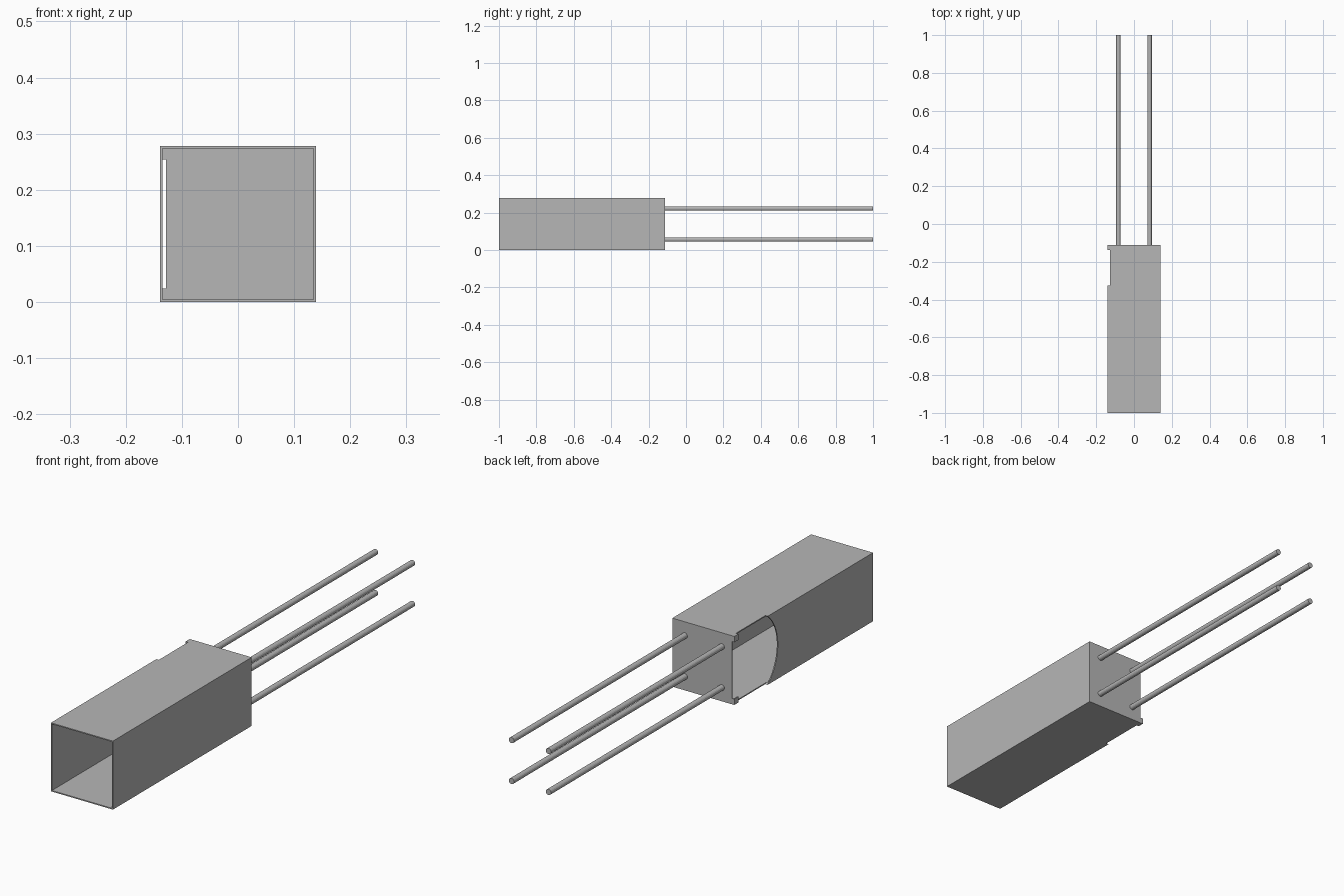
import bpy, bmesh, math
from mathutils import Matrix

default = bpy.data.objects.get("Cube")
if default:
    bpy.data.objects.remove(default, do_unlink=True)

HALF = 0.139          # half width of the square tube
HEIGHT = 2 * HALF
FRONT, BACK = -1.0, -0.111
WALL = 0.0045
CUT_X = -0.128        # depth of the side opening

grey = bpy.data.materials.new("plain grey")
grey.use_nodes = True
COLOUR = (0.47, 0.47, 0.47, 1)
grey.diffuse_color = COLOUR
grey.node_tree.nodes["Principled BSDF"].inputs["Base Color"].default_value = COLOUR


def make_object(name, bm):
    bmesh.ops.recalc_face_normals(bm, faces=bm.faces)
    mesh = bpy.data.meshes.new(name)
    bm.to_mesh(mesh)
    bm.free()
    mesh.materials.append(grey)
    obj = bpy.data.objects.new(name, mesh)
    bpy.context.scene.collection.objects.link(obj)
    return obj


def box(name, low, high):
    bm = bmesh.new()
    bmesh.ops.create_cube(bm, size=1)
    for v in bm.verts:
        v.co = [high[i] if v.co[i] > 0 else low[i] for i in range(3)]
    return make_object(name, bm)


def side_prism(name, profile, x0, x1):
    """Extrude a (y, z) profile along x."""
    bm = bmesh.new()
    face = bm.faces.new([bm.verts.new((x0, y, z)) for y, z in profile])
    out = bmesh.ops.extrude_face_region(bm, geom=[face])["geom"]
    verts = [g for g in out if isinstance(g, bmesh.types.BMVert)]
    bmesh.ops.translate(bm, verts=verts, vec=(x1 - x0, 0, 0))
    return make_object(name, bm)


def cut(target, cutter):
    mod = target.modifiers.new("cut", "BOOLEAN")
    mod.operation = "DIFFERENCE"
    mod.solver = "EXACT"
    mod.object = cutter
    bpy.context.view_layer.objects.active = target
    bpy.ops.object.modifier_apply(modifier=mod.name)
    bpy.data.objects.remove(cutter, do_unlink=True)


# Square tube, open at the front and closed by a thin back plate
tube = box("square_tube", (-HALF, FRONT, 0), (HALF, BACK, HEIGHT))
cut(tube, box("cavity", (-HALF + WALL, FRONT - 0.1, WALL),
              (HALF - WALL, BACK - WALL, HEIGHT - WALL)))

# Side opening: rounded at the front, with small corner tabs left at the back
ARC_Y, BULGE, TAB_Y, TAB_Z, MARGIN = -0.325, 0.065, -0.137, 0.024, 0.05
radius = (HALF ** 2 + BULGE ** 2) / (2 * BULGE)
swing = math.asin(HALF / radius)
STEPS = 20
arc = []
for i in range(STEPS + 1):
    a = swing * (2 * i / STEPS - 1)
    arc.append((ARC_Y - BULGE + radius * (1 - math.cos(a)), HALF + radius * math.sin(a)))
profile = [(BACK + MARGIN, TAB_Z), (TAB_Y, TAB_Z), (TAB_Y, -MARGIN), (ARC_Y, -MARGIN)]
profile += arc
profile += [(y, HEIGHT - z) for y, z in reversed(profile[:4])]
cut(tube, side_prism("opening", profile, -HALF - MARGIN, CUT_X))

# Four long rods standing out of the back plate
ROD_OFFSET, ROD_RADIUS = 0.083, 0.0117
rod_start = BACK - WALL - 0.0005
for side, sx in (("left", 1), ("right", -1)):
    for level, sz in (("upper", 1), ("lower", -1)):
        bm = bmesh.new()
        place = (Matrix.Translation((sx * ROD_OFFSET, (rod_start + 1) / 2, HALF + sz * ROD_OFFSET))
                 @ Matrix.Rotation(math.pi / 2, 4, "X"))
        bmesh.ops.create_cone(bm, cap_ends=True, segments=16, radius1=ROD_RADIUS,
                              radius2=ROD_RADIUS, depth=1 - rod_start, matrix=place)
        make_object(f"{level}_{side}_rod", bm)
